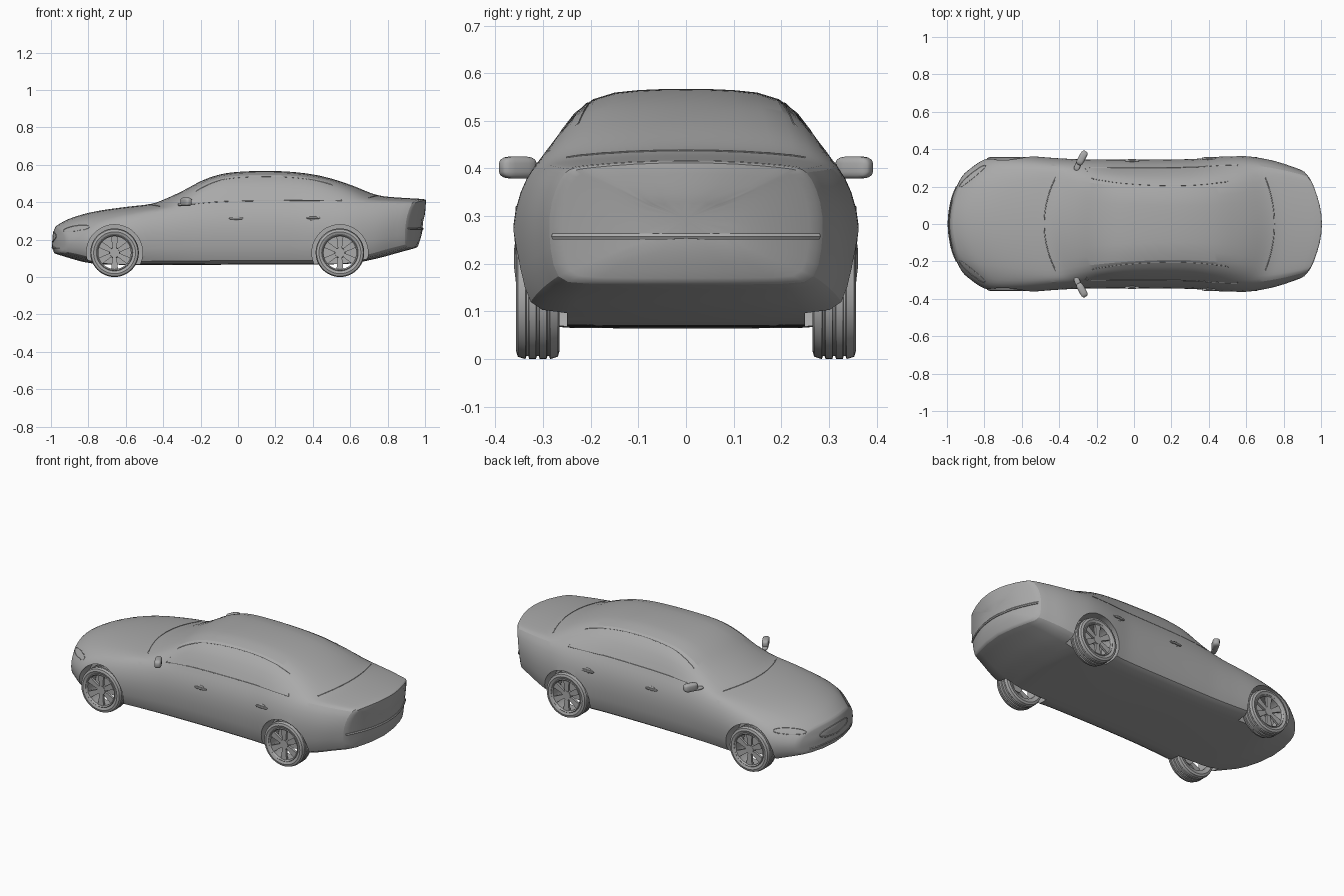
import bpy, bmesh, math
from mathutils import Vector, Matrix
from mathutils.bvhtree import BVHTree

if "Cube" in bpy.data.objects:
    bpy.data.objects.remove(bpy.data.objects["Cube"])

grey = bpy.data.materials.new("plain_grey")
grey.use_nodes = True
grey.diffuse_color = (0.4, 0.4, 0.4, 1)
grey.node_tree.nodes["Principled BSDF"].inputs["Base Color"].default_value = (0.4, 0.4, 0.4, 1)


def add_object(name, data):
    obj = bpy.data.objects.new(name, data)
    bpy.context.collection.objects.link(obj)
    return obj


def finish(name, bm, angle=35):
    bmesh.ops.recalc_face_normals(bm, faces=bm.faces)
    mesh = bpy.data.meshes.new(name)
    bm.to_mesh(mesh)
    bm.free()
    mesh.materials.append(grey)
    obj = add_object(name, mesh)
    smooth(obj, angle)
    return obj


def smooth(obj, angle=35):
    bpy.ops.object.select_all(action="DESELECT")
    obj.select_set(True)
    bpy.context.view_layer.objects.active = obj
    bpy.ops.object.shade_smooth_by_angle(angle=math.radians(angle))


def bake(obj):
    """Replace an object's data by its evaluated mesh."""
    deps = bpy.context.evaluated_depsgraph_get()
    mesh = bpy.data.meshes.new_from_object(obj.evaluated_get(deps))
    name = obj.name
    bpy.data.objects.remove(obj)
    return add_object(name, mesh)


def blend(keys, x):
    """Smooth curve through (x, value) keys."""
    n = len(keys)
    i = max(0, min(n - 2, sum(k[0] <= x for k in keys) - 1))

    def slope(j):
        a, b = keys[max(0, j - 1)], keys[min(n - 1, j + 1)]
        return (b[1] - a[1]) / (b[0] - a[0])
    (xa, a), (xb, b) = keys[i], keys[i + 1]
    h = xb - xa
    t = (x - xa) / h
    return (a * (1 + 2 * t) * (1 - t) ** 2 + b * t * t * (3 - 2 * t)
            + h * slope(i) * t * (1 - t) ** 2 + h * slope(i + 1) * t * t * (t - 1))


# Body guide curves along the length
TOP = [(-1, .272), (-.96, .3), (-.88, .327), (-.75, .355), (-.6, .376), (-.49, .388),
       (-.45, .395), (-.3, .46), (-.2, .514), (-.1, .549), (0, .563), (.15, .568),
       (.3, .562), (.45, .54), (.6, .495), (.74, .44), (.8, .43), (1.01, .417)]
WIDTH = [(-1, .27), (-.94, .335), (-.86, .362), (-.7, .368), (-.5, .355), (-.3, .348),
         (.3, .35), (.5, .365), (.65, .367), (.8, .347), (.9, .325), (1.01, .29)]
BELT = [(-1, .235), (-.9, .285), (-.6, .345), (-.45, .365), (-.3, .385), (0, .4), (.75, .405), (1.01, .397)]
BOTTOM = [(-1, .125), (-.85, .078), (-.7, .066), (0, .066), (.6, .07), (.7, .085), (1.01, .157)]
ROOF = [(-1, .17), (-.9, .225), (-.49, .262), (-.3, .237), (0, .207), (.25, .198), (.5, .214), (.75, .24), (1.01, .22)]
BOW = [(-1, .11), (-.49, .09), (-.05, 0), (.3, 0), (.75, .07), (1.01, .1)]


def place(x, y, z):
    """Bow the ends in plan and lean the nose and tail."""
    out = x - math.copysign(blend(BOW, x) * min(1, abs(y) / .3) ** 2, x)
    end = max(0, min(1, (abs(x) - .8) / .2))
    lean = -.12 * max(0, .415 - z) if x > 0 else .3 * max(0, z - .2)
    return Vector((out + end * lean, y, z))


def section(x):
    """Half cross-section from the floor centre to the roof centre."""
    w, zb, belt = blend(WIDTH, x), blend(BOTTOM, x), blend(BELT, x)
    top, wr = blend(TOP, x), blend(ROOF, x)
    zr, wb, h = top - .012, .87 * w, belt - zb
    bulge = .08 * max(0, zr - belt)
    return [(0, zb), (.8 * w, zb), (.94 * w, zb + .008), (.985 * w, zb + .3 * h),
            (w, zb + .6 * h), (.6 * w + .4 * wb, zb + .85 * h), (wb, belt),
            ((wb + wr) / 2 + bulge, (belt + zr) / 2 + bulge / 2),
            (wr, zr), (wr / 2, top - .002), (0, top)]


# Body shell: lofted rings with rounded ends
bm = bmesh.new()


def ring(x, scale=1):
    half = section(x)
    mid = (half[0][1] + half[-1][1]) / 2
    loop = half + [(-y, z) for y, z in half[-2:0:-1]]
    return [bm.verts.new(place(x, y * scale, mid + (z - mid) * scale)) for y, z in loop]


steps = 44
stations = [-1 + 2.01 * i / steps for i in range(steps + 1)]
caps = (.3, .65, .94)
rings = [ring(-1, s) for s in caps] + [ring(x) for x in stations] + [ring(1.01, s) for s in reversed(caps)]
for a, b in zip(rings, rings[1:]):
    for i in range(len(a)):
        j = (i + 1) % len(a)
        bm.faces.new((a[i], a[j], b[j], b[i]))
bm.faces.new(rings[0])
bm.faces.new(rings[-1])
body = finish("body", bm)
body.modifiers.new("rounding", "SUBSURF").levels = 1

# Wheel arches
AXLES = {"front": -.66, "rear": .545}
SIDES = {"left": -1, "right": 1}   # nose points to -x, so its own left is -y
cutters = []
for x in AXLES.values():
    for s in SIDES.values():
        bm = bmesh.new()
        bmesh.ops.create_cone(bm, cap_ends=True, segments=48, radius1=.15, radius2=.15, depth=.25,
                              matrix=Matrix.Translation((x, s * .375, .13)) @ Matrix.Rotation(math.pi / 2, 4, "X"))
        cutter = finish("arch_cutter", bm)
        cutter.hide_render = True
        cut = body.modifiers.new("arch", "BOOLEAN")
        cut.operation, cut.solver, cut.object = "DIFFERENCE", "EXACT", cutter
        cutters.append(cutter)
bpy.context.view_layer.update()
body = bake(body)
for cutter in cutters:
    bpy.data.objects.remove(cutter)
body.name = "body"
smooth(body, 32)
surface = BVHTree.FromPolygons([v.co for v in body.data.vertices], [p.vertices for p in body.data.polygons])


def trim(name, points, radius=.002, closed=False):
    """Slim bead lying on the body surface."""
    curve = bpy.data.curves.new(name, "CURVE")
    curve.dimensions, curve.bevel_depth, curve.bevel_resolution = "3D", radius, 1
    line = curve.splines.new("POLY")
    line.points.add(len(points) - 1)
    for p, q in zip(line.points, points):
        p.co = (*surface.find_nearest(Vector(q))[0], 1)
    line.use_cyclic_u = closed
    curve.materials.append(grey)
    obj = add_object(name, curve)
    bpy.context.view_layer.update()
    smooth(bake(obj))


def spread(a, b, n=24):
    return [a + (b - a) * i / n for i in range(n + 1)]


# Seams around the glass
for side, s in SIDES.items():
    lower = [place(x, s * section(x)[6][0], section(x)[6][1] + .006) for x in spread(-.32, .6)]
    upper = [place(x, s * (section(x)[8][0] + .012), section(x)[8][1] - .012) for x in spread(.52, -.25)]
    trim(side + "_window_seam", lower + upper, closed=True)
for name, x in (("windscreen_seam", -.48), ("rear_window_seam", .75)):
    trim(name, [place(x, y, blend(TOP, x) - .012 * (y / .25) ** 2) for y in spread(-.25, .25)], .0025)

# Bumper ledge, grille and lower intake
trim("rear_bumper_ledge", [place(1.01, y, .257) for y in spread(-.28, .28)], .007)
trim("grille_frame", [place(-1, .13 * math.cos(a), .215 + .025 * math.sin(a))
                      for a in spread(0, 2 * math.pi, 32)], .003, True)
trim("lower_intake", [place(-1, y, .155) for y in spread(-.2, .2)], .004)


def rounded_box(name, centre, size, turn=0, bevel=.3):
    bm = bmesh.new()
    bmesh.ops.create_cube(bm, size=1)
    bmesh.ops.bevel(bm, geom=bm.edges[:], offset=bevel, segments=3, profile=.5, affect="EDGES")
    bm.transform(Matrix.Translation(centre) @ Matrix.Rotation(turn, 4, "Z") @ Matrix.Diagonal((*size, 1)))
    return finish(name, bm)


# Headlamps, mirrors and door handles
for side, s in SIDES.items():
    lamp = [place(-.95 + .05 * math.cos(a), s * (.25 + .05 * math.cos(a)), .255 + .022 * math.sin(a))
            for a in spread(0, 2 * math.pi)]
    trim(side + "_headlamp_frame", lamp, .002, True)
    rounded_box(side + "_mirror", (-.278, s * .353, .402), (.038, .082, .046), -s * .5)
    rounded_box(side + "_mirror_stalk", (-.3, s * .315, .387), (.03, .06, .014), -s * .4)
    for door, x in (("front", -.01), ("rear", .4)):
        spot = surface.find_nearest(Vector((x, s * .36, .32)))[0]
        rounded_box(f"{side}_{door}_handle", spot + Vector((0, s * .004, 0)), (.075, .014, .012))
        rounded_box(f"{side}_{door}_handle_cup", spot, (.04, .008, .032), bevel=.4)


def lathe(bm, profile, segments=48):
    """Spin a closed (radius, width) profile about the wheel axis."""
    rows = []
    for i in range(segments):
        a = 2 * math.pi * i / segments
        rows.append([bm.verts.new((r * math.cos(a), y, r * math.sin(a))) for r, y in profile])
    for a, b in zip(rows, rows[1:] + rows[:1]):
        for i in range(len(profile)):
            j = (i + 1) % len(profile)
            bm.faces.new((a[i], a[j], b[j], b[i]))


# Tyre profile with three tread grooves
tread = []
for y in (-.022, 0, .022):
    tread += [(.13, y - .004), (.124, y - .002), (.124, y + .002), (.13, y + .004)]
TYRE = [(.096, -.04), (.112, -.046), (.125, -.042), *tread, (.125, .042), (.112, .046), (.096, .04)]
RIM = [(.089, -.038), (.098, -.04), (.098, .04), (.094, .044), (.087, .036)]

# Wheels with six tapered spokes
for axle, x in AXLES.items():
    for side, s in SIDES.items():
        spot = Matrix.Translation((x, s * .311, .13)) @ Matrix.Diagonal((1, s, 1, 1))
        for part, profile in (("tyre", TYRE), ("rim", RIM)):
            bm = bmesh.new()
            lathe(bm, profile)
            bm.transform(spot)
            finish(f"{axle}_{side}_{part}", bm)
        bm = bmesh.new()
        bmesh.ops.create_cone(bm, cap_ends=True, segments=24, radius1=.03, radius2=.026, depth=.022,
                              matrix=Matrix.Translation((0, .025, 0)) @ Matrix.Rotation(-math.pi / 2, 4, "X"))
        for i in range(6):
            made = bmesh.ops.create_cube(bm, size=1)["verts"]
            for v in made:
                outer = v.co.x > 0
                v.co = ((.092 if outer else .015), .027 + v.co.y * .014 + (.004 if outer else 0),
                        v.co.z * (.038 if outer else .02))
            bmesh.ops.rotate(bm, verts=made, matrix=Matrix.Rotation(math.pi * (i / 3 + 1 / 6), 3, "Y"))
        bm.transform(spot)
        finish(f"{axle}_{side}_spokes", bm)
